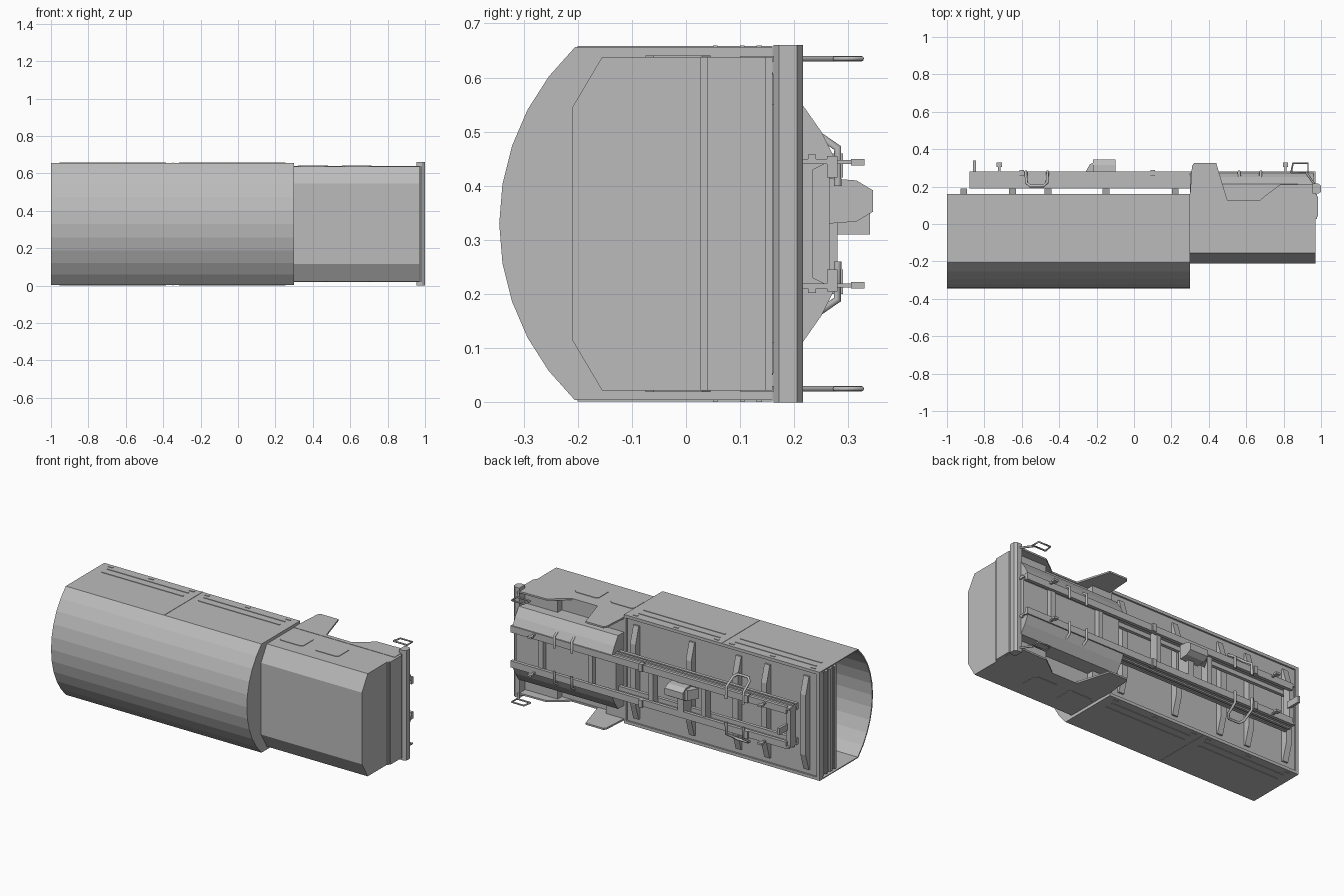
import bpy, bmesh
from math import asin, cos, sin
from mathutils import Vector

default_cube = bpy.data.objects.get("Cube")
if default_cube:
    bpy.data.objects.remove(default_cube)

grey = bpy.data.materials.new("plain grey")
grey.use_nodes = True
grey.diffuse_color = (.5, .5, .5, 1)
grey.node_tree.nodes["Principled BSDF"].inputs["Base Color"].default_value = grey.diffuse_color

# Shared dimensions: the vehicle lies on its side, so its width runs along z
MIDDLE = .33
TAIL, WALL, NOSE = -1, .3, .97
DECK = .16
BED_HALF, CAB_HALF, RAIL_HALF = .326, .308, .11
RAIL_BASE, RAIL_TOP = .19, .28
THIN = .008


def extrude(name, points, offset):
    """Solid made by extruding a closed polygon along an offset."""
    bm = bmesh.new()
    face = bm.faces.new([bm.verts.new(point) for point in points])
    result = bmesh.ops.extrude_face_region(bm, geom=[face])["geom"]
    moved = [item for item in result if isinstance(item, bmesh.types.BMVert)]
    bmesh.ops.translate(bm, vec=Vector(offset), verts=moved)
    bmesh.ops.recalc_face_normals(bm, faces=bm.faces)
    mesh = bpy.data.meshes.new(name)
    bm.to_mesh(mesh)
    bm.free()
    mesh.materials.append(grey)
    bpy.context.collection.objects.link(bpy.data.objects.new(name, mesh))


def symmetric(half):
    """Complete a half section of (y, distance from middle) pairs."""
    upper = [(y, MIDDLE + h) for y, h in half]
    lower = [(y, MIDDLE - h) for y, h in reversed(half)]
    return upper + lower


def prism(name, section, start, end):
    extrude(name, [(start, y, z) for y, z in section], (end - start, 0, 0))


def slab(name, start, end, low, high, half):
    """Box spanning both sides of the middle."""
    prism(name, symmetric([(low, half), (high, half)]), start, end)


def side_plates(name, outline, inside, thickness):
    """The same flat outline on the left and right sides."""
    for side, sign in (("left", 1), ("right", -1)):
        points = [(x, y, MIDDLE + sign * inside) for x, y in outline]
        extrude(f"{name}_{side}", points, (0, 0, sign * thickness))


def side_boxes(name, start, end, low, high, inside, thickness):
    outline = [(start, low), (end, low), (end, high), (start, high)]
    side_plates(name, outline, inside, thickness)


def side_tubes(name, path, radius):
    """Bent tube on both sides; path holds (x, y, distance from middle)."""
    for side, sign in (("left", 1), ("right", -1)):
        curve = bpy.data.curves.new(name, "CURVE")
        curve.dimensions = "3D"
        curve.bevel_depth = radius
        curve.bevel_resolution = 1
        curve.use_fill_caps = True
        spline = curve.splines.new("POLY")
        spline.points.add(len(path) - 1)
        for point, (x, y, h) in zip(spline.points, path):
            point.co = (x, y, MIDDLE + sign * h, 1)
        curve.materials.append(grey)
        bpy.context.collection.objects.link(bpy.data.objects.new(f"{name}_{side}", curve))


def canvas_arch(inset):
    """Straight side walls joined by a faceted circular roof."""
    radius, facets = .45, 10
    centre = radius - .345
    limit = asin(BED_HALF / radius)
    radius -= inset
    wall = radius * sin(limit)
    angles = [limit - 2 * limit * i / facets for i in range(facets + 1)]
    roof = [(centre - radius * cos(a), MIDDLE + radius * sin(a)) for a in angles]
    return [(DECK, MIDDLE + wall)] + roof + [(DECK, MIDDLE - wall)]


def clipped_rectangle(x, y, width, height, corner):
    outline = []
    for sx, sy in ((1, 1), (-1, 1), (-1, -1), (1, -1)):
        along = (x + sx * (width - corner), y + sy * height)
        across = (x + sx * width, y + sy * (height - corner))
        outline += [across, along] if sx == sy else [along, across]
    return outline


# Canvas cover, open at the tail
prism("canvas_cover", canvas_arch(0) + canvas_arch(THIN)[::-1], TAIL, WALL)
prism("canvas_front_wall", canvas_arch(0), WALL - THIN, WALL)

# Load bed floor with a raised rim
slab("bed_floor", TAIL + THIN, WALL, DECK - .03, DECK - .01, CAB_HALF)
side_boxes("bed_rim", TAIL, WALL, DECK - .03, DECK, CAB_HALF, BED_HALF - CAB_HALF)
for end in (TAIL, WALL - .015):
    slab("bed_end_rim", end, end + .015, DECK - .02, DECK, BED_HALF)

# Ribbed tailgate
slab("tailgate", TAIL + THIN, TAIL + .02, -.01, DECK, CAB_HALF)
for i in range(4):
    rib = i * .04
    slab("tailgate_rib", TAIL, TAIL + THIN, rib, rib + .02, CAB_HALF)

# Side board slats and hinges
for start in (TAIL + .06, WALL - .6):
    end = start + .54
    for low in (.05, .1):
        side_boxes("side_slat", start, end, low, low + THIN, BED_HALF, .003)
    for hinge in (start, (start + end) / 2, end):
        side_boxes("hinge", hinge - .015, hinge + .015, .13, .14, BED_HALF, .003)
side_boxes("side_board_seam", -.35, -.345, -.2, DECK, BED_HALF, .002)

# Cross members under the bed, tapered at both ends
member = symmetric([(DECK - .02, .28), (DECK, .28), (RAIL_BASE, .18)])
for x in (-.91, -.65, -.46, -.15, .22):
    prism("cross_member", member, x - .018, x + .018)

# Cab body with chamfered roof edges
cab = symmetric([(-.21, .215), (-.155, CAB_HALF), (.12, CAB_HALF)])
prism("cab_body", cab, WALL - .01, NOSE)
slab("cab_front_lower", .74, NOSE, .1, DECK, CAB_HALF)
slab("cab_rear_lower", WALL, .42, .1, DECK, CAB_HALF)

# Side skins: rear mud flap, wheel arch and front step
skirt = [(WALL, .1), (WALL, DECK), (.31, .31), (.32, .325), (.44, .325), (.465, .24),
         (.5, .125), (.67, .125), (.7, .15), (.78, .21), (NOSE, .215), (NOSE, .1)]
side_plates("cab_skirt", skirt, CAB_HALF - THIN, THIN + .002)
for x in (.4, .635):
    window = clipped_rectangle(x, -.015, .08, .06, .015)
    side_plates("side_window", window, CAB_HALF, .003)

# Nose panels and bumper
slab("grille", NOSE, NOSE + .015, .04, .147, CAB_HALF)
slab("grille_strip", NOSE, NOSE + THIN, .027, .04, CAB_HALF)
slab("nose_strip", NOSE, NOSE + THIN, .147, DECK, CAB_HALF)
bumper = [(.955, .162), (.985, .162), (1, .172), (1, .205), (.985, .216), (.955, .216)]
extrude("bumper", [(x, y, 0) for x, y in bumper], (0, 0, 2 * MIDDLE))

# Engine underbody with sloping flanks
underbody = symmetric([(.1, .22), (.215, .22), (.25, .17), (.275, .12), (.235, .1)])
prism("engine_underbody", underbody, WALL, .96)

# Channel section chassis rails, tied by crossbars
rail_start, flange = TAIL + .12, .085
side_boxes("rail_web", rail_start, NOSE, RAIL_BASE, RAIL_TOP, RAIL_HALF, .01)
side_boxes("rail_inner_flange", rail_start, NOSE, RAIL_BASE, RAIL_BASE + .02, flange, .04)
side_boxes("rail_outer_flange", rail_start + .02, NOSE, RAIL_TOP - .02, RAIL_TOP, flange, .04)
side_boxes("rail_step", rail_start, NOSE, .225, .24, RAIL_HALF, .018)
for x in (-.865, -.3, .05, .45, .78):
    slab("chassis_crossbar", x - .015, x + .015, .215, .265, RAIL_HALF)
for x in (-.6, .1):
    side_boxes("rail_bracket", x - .012, x + .012, RAIL_TOP - .02, RAIL_TOP + .01, flange, .045)

# Axle loops hanging over each rail
loop_half = [(.058, RAIL_TOP, .07), (.058, RAIL_TOP, .14), (.055, .22, .18), (.035, .203, .195)]
for x in (-.52, .62):
    rising = [(x - across, y, h) for across, y, h in loop_half]
    falling = [(x + across, y, h) for across, y, h in reversed(loop_half)]
    side_tubes("axle_loop", rising + falling, THIN)

# Transfer case between the rails, offset to the left
case_centre = MIDDLE + .042
case_half = [(.26, .042), (.315, .038), (.345, .02)]
case = [(y, case_centre + h) for y, h in case_half]
case += [(y, case_centre - h) for y, h in reversed(case_half)]
prism("transfer_case", case, -.22, -.1)
wedge = [(-.27, .26), (-.235, .32), (-.22, .325), (-.22, .26)]
extrude("transfer_case_wedge", [(x, y, case_centre - .03) for x, y in wedge], (0, 0, .06))
slab("case_mount", -.18, -.14, .2, RAIL_TOP, RAIL_HALF)

# Rail hooks and rear pintle
for x in (-.72, .81):
    side_boxes("hook_post", x - .006, x + .006, RAIL_TOP, .305, RAIL_HALF, THIN)
    side_boxes("hook_bar", x - .014, x + .014, .305, .33, RAIL_HALF - .002, .012)
slab("rear_pintle", -.86, -.845, .25, .34, .02)

# Front step frames and their struts, level with the side skins
level = CAB_HALF - .003
frame = [(.84, .275), (.85, .325), (.93, .325), (.93, .275), (.84, .275)]
side_tubes("step_frame", [(x, y, level) for x, y in frame], .005)
side_tubes("step_strut", [(.92, .275, level), (NOSE, .205, level)], .006)
